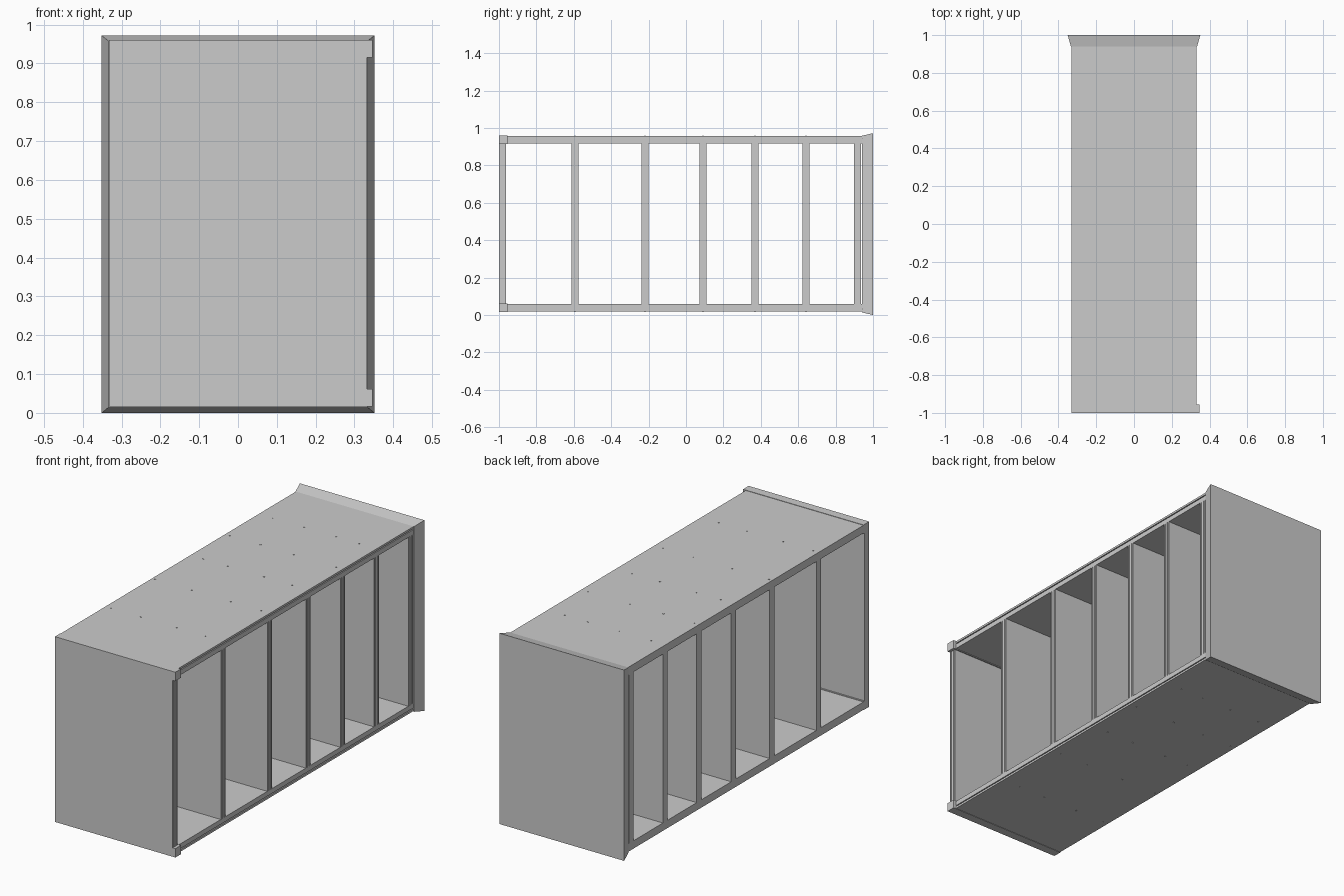
import bpy, random
from mathutils import Vector

cube = bpy.data.objects.get("Cube")
if cube:
    bpy.data.objects.remove(cube, do_unlink=True)

grey = bpy.data.materials.new("plain_grey")
grey.use_nodes = True
grey.diffuse_color = (0.6, 0.6, 0.6, 1)
grey.node_tree.nodes["Principled BSDF"].inputs["Base Color"].default_value = (0.6, 0.6, 0.6, 1)

HALF = 0.332              # half depth of the case along x
LOW, HIGH = 0.018, 0.958  # outer faces of the two long sides
THICK = 0.04
MID = (LOW + HIGH) / 2


def make(name, verts, faces):
    mesh = bpy.data.meshes.new(name)
    mesh.from_pydata(verts, [], faces)
    mesh.materials.append(grey)
    obj = bpy.data.objects.new(name, mesh)
    bpy.context.collection.objects.link(obj)
    bpy.context.view_layer.objects.active = obj
    # make all faces point outwards
    import bmesh
    bm = bmesh.new()
    bm.from_mesh(mesh)
    bmesh.ops.recalc_face_normals(bm, faces=bm.faces)
    bm.to_mesh(mesh)
    bm.free()
    return obj


def prism(name, start, end):
    """Join two matching outlines into a closed solid."""
    n = len(start)
    faces = [tuple(range(n)), tuple(range(2 * n - 1, n - 1, -1))]
    faces += [(i, (i + 1) % n, n + (i + 1) % n, n + i) for i in range(n)]
    return make(name, start + end, faces)


def box(name, x0, x1, y0, y1, z0, z1):
    def ring(z):
        return [Vector(p) for p in ((x0, y0, z), (x1, y0, z), (x1, y1, z), (x0, y1, z))]
    return prism(name, ring(z0), ring(z1))


def grooved_outline(t0, t1, grooves, width=0.005, depth=0.008):
    """Board section as (x, t) pairs, with square grooves cut in its +x edge."""
    pts = [(-HALF, t0), (HALF, t0)]
    for g in grooves:
        a, b = g - width / 2, g + width / 2
        pts += [(HALF, a), (HALF - depth, a), (HALF - depth, b), (HALF, b)]
    return pts + [(HALF, t1), (-HALF, t1)]


# Long sides, with a bead groove near the outer corner
for name, flip in (("lower_side", False), ("upper_side", True)):
    section = grooved_outline(LOW, LOW + THICK, [LOW + 0.013])
    if flip:
        section = [(x, 2 * MID - z) for x, z in section]
    prism(name, [Vector((x, -0.99, z)) for x, z in section],
          [Vector((x, 0.945, z)) for x, z in section])

# Shelves with two bead grooves on the open edge
shelf_centres = [-0.594, -0.219, 0.091, 0.369, 0.641]
for i, y in enumerate([-0.981] + shelf_centres + [0.916]):
    name = "base_panel" if i == 0 else "top_panel" if i == 6 else f"shelf_{i}"
    section = grooved_outline(y - 0.019, y + 0.019, [y - 0.009, y + 0.009])
    prism(name, [Vector((x, t, LOW + THICK)) for x, t in section],
          [Vector((x, t, HIGH - THICK)) for x, t in section])

# Plinth strips at the foot of each side
for name, z0, z1 in (("lower_plinth", LOW - 0.002, LOW + 0.043),
                     ("upper_plinth", HIGH - 0.043, HIGH + 0.002)):
    box(name, -HALF, 0.347, -1, -0.955, z0, z1)

# Flared crown
def crown_ring(y, hx, hz):
    return [Vector((sx * hx, y, 0.486 + sz * hz))
            for sx, sz in ((-1, -1), (1, -1), (1, 1), (-1, 1))]

prism("crown", crown_ring(0.94, 0.334, 0.472), crown_ring(1, 0.351, 0.486))

# Small nail tips along each shelf line
random.seed(4)
for i, y in enumerate(shelf_centres):
    for j in range(4):
        x = -0.28 + 0.18 * j + random.uniform(-0.04, 0.04)
        for side, z in (("lower", LOW), ("upper", HIGH)):
            box(f"{side}_nail_{i}_{j}", x - 0.003, x + 0.003,
                y - 0.002, y + 0.002, z - 0.002, z + 0.002)
